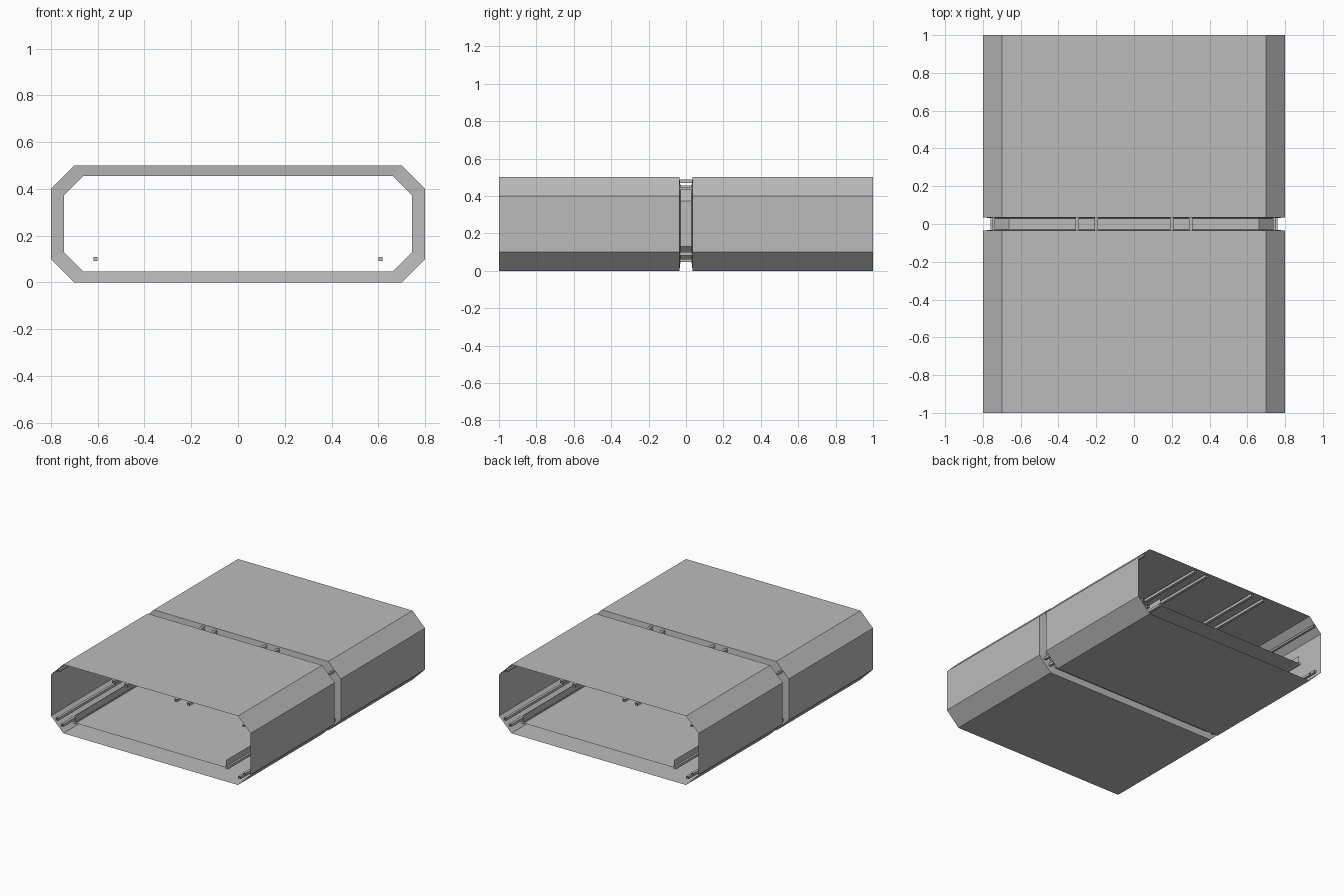
import bpy, bmesh

if "Cube" in bpy.data.objects:
    bpy.data.objects.remove(bpy.data.objects["Cube"])

grey = bpy.data.materials.new("plain_grey")
grey.diffuse_color = (0.5, 0.5, 0.5, 1)
grey.use_nodes = True
grey.node_tree.nodes["Principled BSDF"].inputs["Base Color"].default_value = grey.diffuse_color


def finish(name, bm):
    bmesh.ops.recalc_face_normals(bm, faces=bm.faces)
    mesh = bpy.data.meshes.new(name)
    bm.to_mesh(mesh)
    bm.free()
    mesh.materials.append(grey)
    obj = bpy.data.objects.new(name, mesh)
    bpy.context.collection.objects.link(obj)
    return obj


def octagon(hw, z0, z1, cut):
    """Chamfered rectangle in the x-z plane."""
    right = [(hw - cut, z0), (hw, z0 + cut), (hw, z1 - cut), (hw - cut, z1)]
    return right + [(-x, z) for x, z in reversed(right)]


def loft(name, sections, closed=True, caps=False):
    """Join x-z outlines placed at successive y positions."""
    bm = bmesh.new()
    rings = [[bm.verts.new((x, y, z)) for x, z in pts] for y, pts in sections]
    n = len(rings[0])
    for a, b in zip(rings, rings[1:]):
        for i in range(n if closed else n - 1):
            j = (i + 1) % n
            bm.faces.new((a[i], a[j], b[j], b[i]))
    if caps:
        bm.faces.new(rings[0])
        bm.faces.new(rings[-1])
    return finish(name, bm)


def rod(name, x, z, size, caps=False):
    """Square rod running the whole length."""
    h = size / 2
    pts = [(x - h, z - h), (x + h, z - h), (x + h, z + h), (x - h, z + h)]
    return loft(name, [(-1, pts), (1, pts)], caps=caps)


# Outer shell with a recessed joint ring in the middle
outer = octagon(0.8, 0.0, 0.5, 0.1)
inner = octagon(0.745, 0.046, 0.455, 0.083)
loft("corridor_shell", [(-1, outer), (-0.035, outer), (-0.03, inner),
                        (0.03, inner), (0.035, outer), (1, outer)])

# Raised walkway sheet with upright curbs
deck = [(-0.605, 0.10), (0.605, 0.10)]
loft("walkway_deck", [(-1, deck), (1, deck)], closed=False)

for side, label in ((-1, "left"), (1, "right")):
    curb = [(side * 0.605, 0.10), (side * 0.605, 0.155)]
    loft("walkway_curb_" + label, [(-1, curb), (1, curb)], closed=False)
    rod("walkway_edge_bar_" + label, side * 0.61, 0.10, 0.018, caps=True)
    # Ceiling conduits
    for i, x in enumerate((0.2, 0.3)):
        rod(f"ceiling_conduit_{label}_{i}", side * x, 0.478, 0.02)
    # Conduits along the corner slopes
    for i, (x, z) in enumerate(((0.71, 0.055), (0.75, 0.09))):
        rod(f"lower_conduit_{label}_{i}", side * x, z, 0.018)
    rod("upper_conduit_" + label, side * 0.742, 0.44, 0.014)
